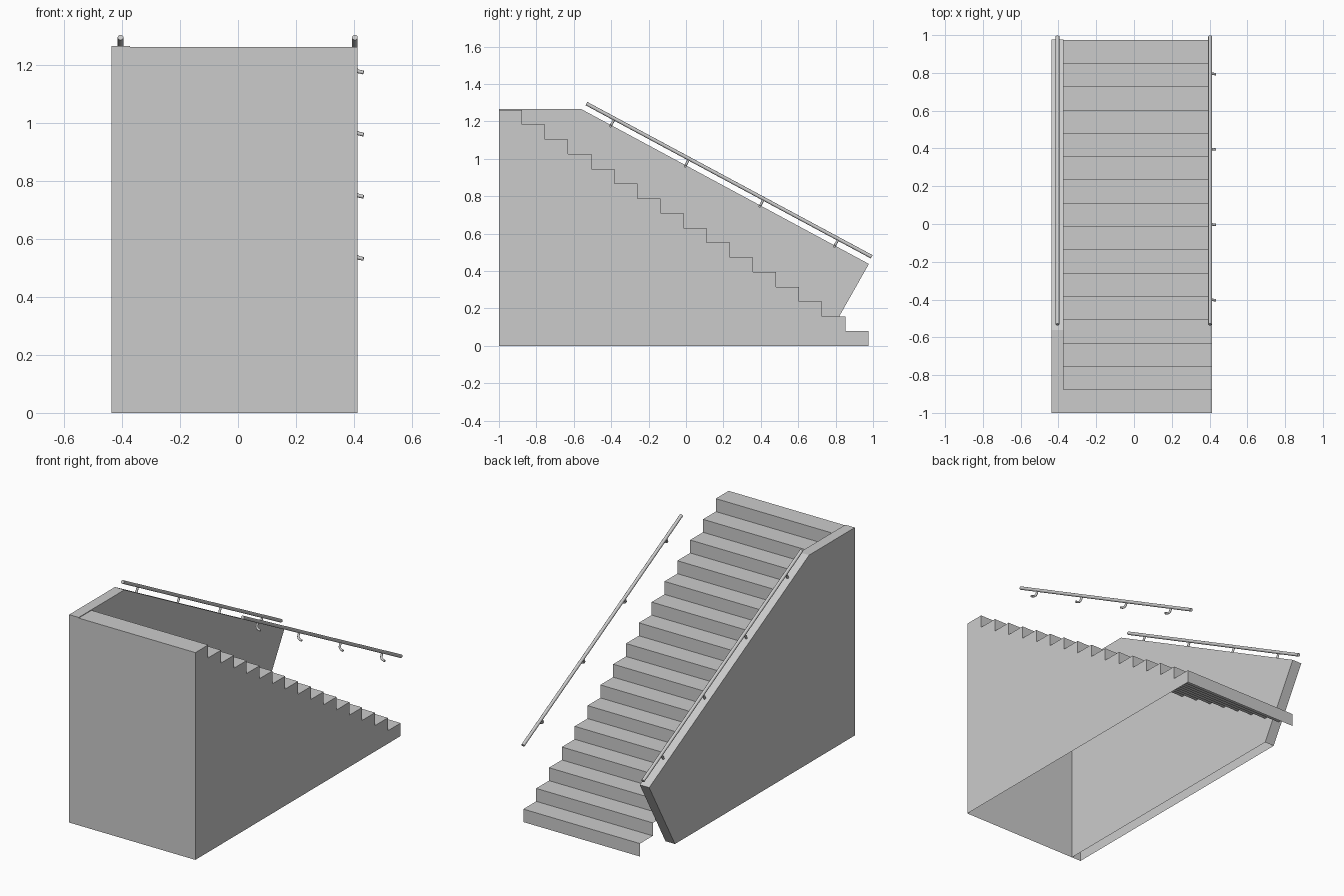
import bpy, bmesh
from mathutils import Vector

if "Cube" in bpy.data.objects:
    bpy.data.objects.remove(bpy.data.objects["Cube"])

STEPS = 16
Y0, Y1, TOP = -1.0, 0.975, 1.262
RUN, RISE = (Y1 - Y0) / STEPS, TOP / STEPS


def shell(name, profile, x0, x1, left=True):
    """Extrude a (y, z) profile along x, open underneath (last to first point)."""
    bm = bmesh.new()
    a = [bm.verts.new((x0, y, z)) for y, z in profile]
    b = [bm.verts.new((x1, y, z)) for y, z in profile]
    for i in range(len(profile) - 1):
        bm.faces.new((a[i], a[i + 1], b[i + 1], b[i]))
    bm.faces.new(b)
    if left:
        bm.faces.new(a[::-1])
    bmesh.ops.recalc_face_normals(bm, faces=bm.faces)
    # open shells: make sure the normals point outwards
    bm.faces.ensure_lookup_table()
    if bm.faces[len(profile) - 1].normal.x < 0:
        bmesh.ops.reverse_faces(bm, faces=bm.faces)
    me = bpy.data.meshes.new(name)
    bm.to_mesh(me)
    bm.free()
    ob = bpy.data.objects.new(name, me)
    bpy.context.collection.objects.link(ob)


def tube(name, points, radius):
    """Round capped bar along a path."""
    cu = bpy.data.curves.new(name, 'CURVE')
    cu.dimensions = '3D'
    cu.bevel_depth = radius
    cu.bevel_resolution = 4
    cu.use_fill_caps = True
    sp = cu.splines.new('POLY')
    sp.points.add(len(points) - 1)
    for p, co in zip(sp.points, points):
        p.co = (*co, 1)
    sp.use_smooth = True
    ob = bpy.data.objects.new(name, cu)
    bpy.context.collection.objects.link(ob)


# Hollow flight of steps; the side wall closes its left side
steps = [(Y0, 0), (Y0, TOP)]
for i in range(STEPS):
    y = Y0 + (i + 1) * RUN
    steps += [(y, TOP - i * RISE), (y, TOP - (i + 1) * RISE)]
shell("stair_flight", steps, -0.373, 0.413, left=False)

# Side wall with sloping top and slanted end
shell("side_wall", [(-1, 0), (-1, 1.266), (-0.56, 1.266),
                    (0.978, 0.438), (0.73, 0)], -0.437, -0.373)

# Handrails and their brackets
start, end = Vector((0, -0.532, 1.295)), Vector((0, 0.993, 0.476))
along = (end - start).normalized()
down = Vector((0, along.z, -along.y))
for side, x in (("left", -0.405), ("right", 0.403)):
    off = Vector((x, 0, 0))
    tube(side + "_handrail", [start + off, end + off], 0.010)
    for i in range(4):
        y = -0.382 + i * 0.399
        p = off + start + along * ((y - start.y) / along.y)
        if side == "left":
            path = [p, p + down * 0.05]
        else:
            # hooked bracket turning out to the right
            path = [p + Vector((dx, 0, 0)) + down * d for dx, d in
                    ((0, 0), (0, 0.022), (0.002, 0.031), (0.007, 0.038),
                     (0.014, 0.042), (0.030, 0.046))]
        tube(f"{side}_bracket_{i + 1}", path, 0.0065)
